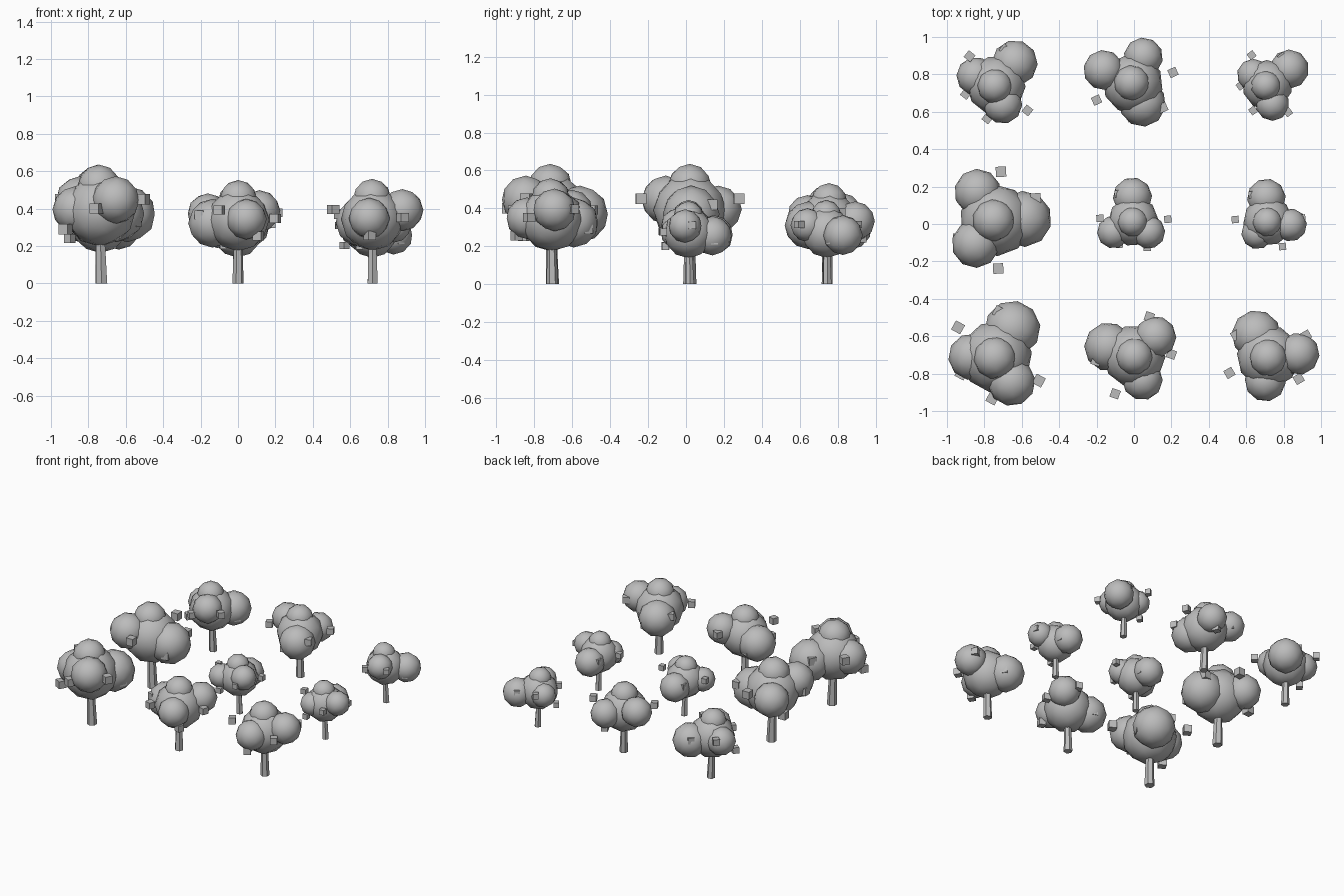
import bpy, bmesh, math
from mathutils import Matrix, Vector

if "Cube" in bpy.data.objects:
    bpy.data.objects.remove(bpy.data.objects["Cube"])

grey = bpy.data.materials.new("plain_grey")
grey.diffuse_color = (0.5, 0.5, 0.5, 1)
grey.use_nodes = True
grey.node_tree.nodes["Principled BSDF"].inputs["Base Color"].default_value = grey.diffuse_color


def finish(bm, name, smooth):
    mesh = bpy.data.meshes.new(name)
    for f in bm.faces:
        f.smooth = smooth
    bm.to_mesh(mesh)
    bm.free()
    mesh.materials.append(grey)
    bpy.context.collection.objects.link(bpy.data.objects.new(name, mesh))


# Each tree: trunk x, y, scale, then x, y of its large, medium and high side clumps
TREES = [
    (-0.73, -0.705, 1.00, -0.65, -0.56, -0.868, -0.71, -0.655, -0.845),
    (0.00, -0.705, 0.87, -0.136, -0.657, 0.045, -0.833, 0.115, -0.604),
    (0.72, -0.705, 0.88, 0.654, -0.593, 0.702, -0.839, 0.879, -0.694),
    (-0.73, 0.02, 1.00, -0.59, 0.027, -0.836, 0.17, -0.847, -0.107),
    (0.00, 0.02, 0.70, -0.008, 0.144, -0.11, -0.043, 0.077, -0.043),
    (0.72, 0.02, 0.69, 0.708, 0.139, 0.66, -0.048, 0.836, -0.005),
    (-0.73, 0.745, 0.82, -0.638, 0.86, -0.847, 0.79, -0.702, 0.641),
    (0.00, 0.745, 0.84, 0.045, 0.646, 0.05, 0.892, -0.163, 0.823),
    (0.72, 0.745, 0.70, 0.83, 0.828, 0.638, 0.796, 0.74, 0.641),
]
SIDE = [(0.37, 0.15), (0.395, 0.125), (0.445, 0.128)]   # height, radius of side clumps
# Fruit cubes: angle from the large clump, distance, height
FRUIT = [(27, 0.235, 0.42), (83, 0.26, 0.45), (145, 0.215, 0.29),
         (202, 0.23, 0.40), (268, 0.258, 0.45), (330, 0.205, 0.33)]

for i, (x, y, s, *arms) in enumerate(TREES, 1):
    base = Vector((x, y, 0))
    turn = math.atan2(arms[1] - y, arms[0] - x)
    lean = Vector((-math.cos(turn), -math.sin(turn), 0)) * 0.012 * s + Vector((-0.008, 0, 0))

    # tapered six-sided trunk
    bm = bmesh.new()
    h = 0.32 * s
    bmesh.ops.create_cone(bm, cap_ends=True, segments=6, radius1=0.035 * s, radius2=0.025 * s,
                          depth=h, matrix=Matrix.Translation(base + Vector((0, 0, h / 2)))
                          @ Matrix.Rotation(turn, 4, 'Z'))
    for v in bm.verts:
        if v.co.z > h / 2:
            v.co += lean * 0.6
    finish(bm, f"trunk_{i}", False)

    # leafy crown: core, cap and three side clumps
    clumps = [(base + lean * 0.5, 0.39, 0.192), (base + lean, 0.52, 0.115)]
    clumps += [(Vector((arms[2 * k], arms[2 * k + 1], 0)), *SIDE[k]) for k in range(3)]
    bm = bmesh.new()
    for p, z, r in clumps:
        bmesh.ops.create_icosphere(bm, subdivisions=2, radius=r * s,
                                   matrix=Matrix.Translation(p + Vector((0, 0, z * s)))
                                   @ Matrix.Rotation(turn, 4, 'Z'))
    finish(bm, f"crown_{i}", True)

    # small cube fruit around the crown
    bm = bmesh.new()
    for a, d, z in FRUIT:
        t = turn + math.radians(a)
        p = base + Vector((math.cos(t) * d, math.sin(t) * d, z)) * s
        bmesh.ops.create_cube(bm, size=0.055 * s, matrix=Matrix.Translation(p)
                              @ Matrix.Rotation(turn, 4, 'Z'))
    finish(bm, f"fruit_{i}", False)
